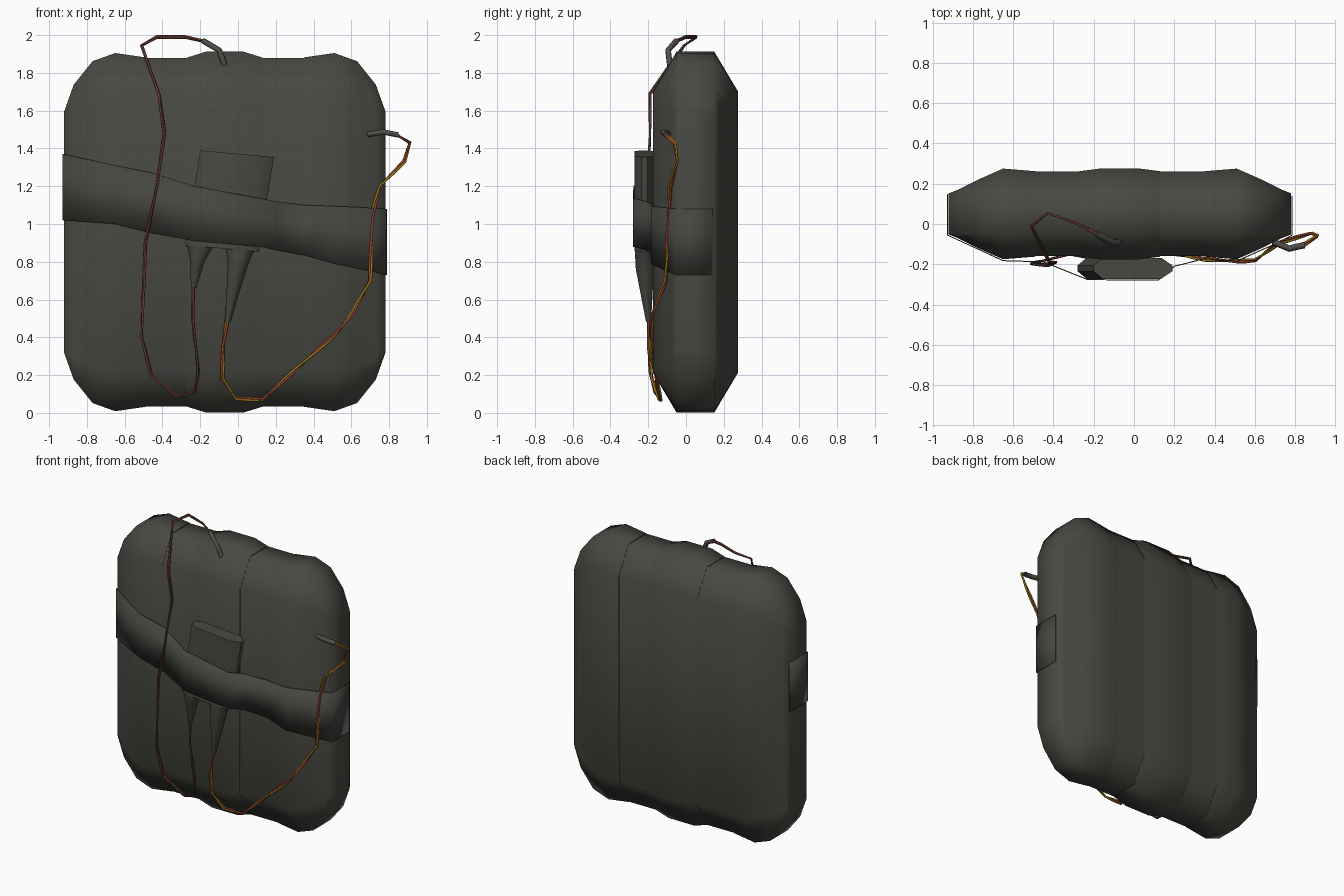
import bpy, bmesh, math
from mathutils import Vector

if "Cube" in bpy.data.objects:
    bpy.data.objects.remove(bpy.data.objects["Cube"])


def material(name, rgb):
    m = bpy.data.materials.new(name)
    m.diffuse_color = (*rgb, 1)
    m.use_nodes = True
    m.node_tree.nodes["Principled BSDF"].inputs["Base Color"].default_value = m.diffuse_color
    return m


GREY = material("dark olive grey", (0.066, 0.066, 0.056))
STRAP = material("strap grey", (0.060, 0.060, 0.052))
METAL = material("cap grey", (0.075, 0.075, 0.068))
BROWN = material("brown wire", (0.13, 0.045, 0.032))
RED = material("red wire", (0.30, 0.055, 0.03))
YELLOW = material("yellow wire", (0.32, 0.18, 0.01))


def loft(name, rings, mat, caps=(True, True), closed=True, angle=65):
    """Skin a list of point rings into one mesh."""
    bm = bmesh.new()
    vs = [[bm.verts.new(p) for p in r] for r in rings]
    n = len(vs[0])
    for a, b in zip(vs, vs[1:]):
        for i in range(n if closed else n - 1):
            j = (i + 1) % n
            bm.faces.new((a[i], a[j], b[j], b[i]))
    if closed and caps[0]:
        bm.faces.new(vs[0])
    if closed and caps[1]:
        bm.faces.new(vs[-1])
    bmesh.ops.recalc_face_normals(bm, faces=bm.faces)
    me = bpy.data.meshes.new(name)
    bm.to_mesh(me)
    bm.free()
    me.materials.append(mat)
    ob = bpy.data.objects.new(name, me)
    bpy.context.collection.objects.link(ob)
    bpy.ops.object.select_all(action='DESELECT')
    ob.select_set(True)
    bpy.context.view_layer.objects.active = ob
    bpy.ops.object.shade_smooth_by_angle(angle=math.radians(angle))
    return ob


# Padded pack: octagonal sections along x, mirrored about x = CX
CX, CY, CZ = -0.07, 0.05, 0.957


def section(d, top, side, depth):
    yz = [(0.1, top), (depth, side), (depth, -side), (0.1, -top),
          (-0.1, -top), (-depth, -side), (-depth, side), (-0.1, top)]
    return [(CX + d, CY + y, CZ + z) for y, z in yz]


END = [(0.85, 0.64, 0.63, 0.102), (0.80, 0.78, 0.665, 0.122), (0.70, 0.905, 0.71, 0.172),
       (0.58, 0.948, 0.74, 0.225), (0.42, 0.925, 0.735, 0.212)]
FILL = [(0.42, 0.922, 0.735, 0.21), (0.20, 0.922, 0.735, 0.21)]
MID = [(0.20, 0.924, 0.735, 0.212), (0.10, 0.955, 0.745, 0.225)]
for s, side in ((-1, "left"), (1, "right")):
    loft(f"{side}_pad", [section(s * d, *r) for d, *r in END], GREY, (True, False))
    loft(f"{side}_seam_pad", [section(s * d, *r) for d, *r in FILL], GREY, (False, False))
loft("middle_pad", [section(-d, *r) for d, *r in MID]
     + [section(d, *r) for d, *r in reversed(MID)], GREY, (False, False))

# Strap across the front, folded round both sides (x, y, low z, high z)
path = [(-0.926, 0.15, 1.02, 1.37), (-0.926, -0.055, 1.02, 1.37), (-0.65, -0.182, 1.0, 1.31),
        (-0.45, -0.188, 0.95, 1.27), (-0.23, -0.276, 0.91, 1.20), (0.12, -0.279, 0.88, 1.135),
        (0.20, -0.21, 0.86, 1.12), (0.35, -0.172, 0.835, 1.10), (0.51, -0.184, 0.79, 1.095),
        (0.71, -0.095, 0.75, 1.085), (0.785, -0.055, 0.73, 1.08), (0.785, 0.14, 0.73, 1.08)]
strap = loft("strap", [[(x, y, lo), (x, y, hi)] for x, y, lo, hi in path], STRAP,
             closed=False, angle=35)
mod = strap.modifiers.new("thickness", 'SOLIDIFY')
mod.thickness, mod.offset = 0.005, 0

# Igniter block, a flat leaning octagonal prism
OCT = [(-0.195, -0.205), (-0.195, -0.235), (-0.15, -0.272), (0.14, -0.272),
       (0.195, -0.235), (0.195, -0.205), (0.14, -0.168), (-0.15, -0.168)]
loft("igniter_block", [[(x + cx, y, z - 0.09 * x) for x, y in OCT]
                       for cx, z in ((-0.085, 0.87), (-0.005, 1.372))], GREY, angle=50)


# Flared cones under the block (x, y, z, radius)
def cone(name, stations):
    ring = [(math.cos(i * math.tau / 10), math.sin(i * math.tau / 10)) for i in range(10)]
    loft(name, [[(x + r * c, y + min(r, 0.05) * s, z) for c, s in ring]
                for x, y, z, r in stations], GREY)


cone("left_cone", [(-0.195, -0.222, 0.90, 0.083), (-0.203, -0.222, 0.86, 0.06),
                   (-0.215, -0.218, 0.80, 0.038), (-0.235, -0.205, 0.66, 0.014)])
cone("right_cone", [(0.015, -0.222, 0.88, 0.085), (0.007, -0.222, 0.83, 0.064),
                    (-0.005, -0.218, 0.76, 0.05), (-0.055, -0.198, 0.48, 0.014)])


# Wires and blasting caps
def tube(name, pts, radius, mat):
    cu = bpy.data.curves.new(name, 'CURVE')
    cu.dimensions = '3D'
    cu.bevel_depth, cu.bevel_resolution, cu.use_fill_caps = radius, 1, True
    sp = cu.splines.new('POLY')
    sp.points.add(len(pts) - 1)
    for p, q in zip(sp.points, pts):
        p.co = (*q, 1)
    cu.materials.append(mat)
    ob = bpy.data.objects.new(name, cu)
    bpy.context.collection.objects.link(ob)
    bpy.ops.object.select_all(action='DESELECT')
    ob.select_set(True)
    bpy.context.view_layer.objects.active = ob
    bpy.ops.object.convert(target='MESH')


def twisted(name, pts, mats, offset=0.006, radius=0.0065, turn=0.9):
    """Two strands winding round one path."""
    pts = [Vector(p) for p in pts]
    fine = []
    for a, b in zip(pts, pts[1:]):
        k = max(1, round((b - a).length / 0.08))
        fine += [a.lerp(b, i / k) for i in range(k)]
    fine.append(pts[-1])
    for strand, mat in enumerate(mats):
        out = []
        for i, p in enumerate(fine):
            t = (fine[min(i + 1, len(fine) - 1)] - fine[max(i - 1, 0)]).normalized()
            u = t.cross(Vector((0, 1, 0))).normalized()
            a = i * turn + strand * math.pi
            out.append(p + offset * (math.cos(a) * u + math.sin(a) * t.cross(u)))
        tube(f"{name}_{strand + 1}", out, radius, mat)


twisted("left_wire", [(-0.237, -0.205, 0.68), (-0.24, -0.2, 0.5), (-0.21, -0.19, 0.22),
                      (-0.23, -0.165, 0.11), (-0.32, -0.15, 0.085), (-0.46, -0.185, 0.2),
                      (-0.51, -0.195, 0.4), (-0.49, -0.2, 0.9), (-0.43, -0.205, 1.2),
                      (-0.39, -0.19, 1.48), (-0.42, -0.19, 1.69), (-0.51, -0.01, 1.945),
                      (-0.43, 0.055, 1.99), (-0.28, 0.0, 1.99), (-0.18, -0.05, 1.968)],
        (BROWN, BROWN), 0.004, 0.006, 0.35)
twisted("right_wire", [(-0.056, -0.198, 0.5), (-0.08, -0.195, 0.35), (-0.083, -0.18, 0.18),
                       (-0.01, -0.14, 0.075), (0.13, -0.135, 0.07), (0.35, -0.175, 0.27),
                       (0.52, -0.185, 0.42), (0.6, -0.18, 0.52), (0.7, -0.108, 0.7),
                       (0.71, -0.09, 1.05), (0.75, -0.085, 1.2), (0.88, -0.045, 1.33),
                       (0.91, -0.06, 1.43), (0.84, -0.105, 1.472)], (RED, YELLOW))
tube("top_cap", [(-0.185, -0.05, 1.97), (-0.10, -0.095, 1.92), (-0.07, -0.085, 1.84)], 0.016, METAL)
tube("side_cap", [(0.845, -0.105, 1.472), (0.77, -0.122, 1.487), (0.69, -0.088, 1.475)], 0.016, METAL)
